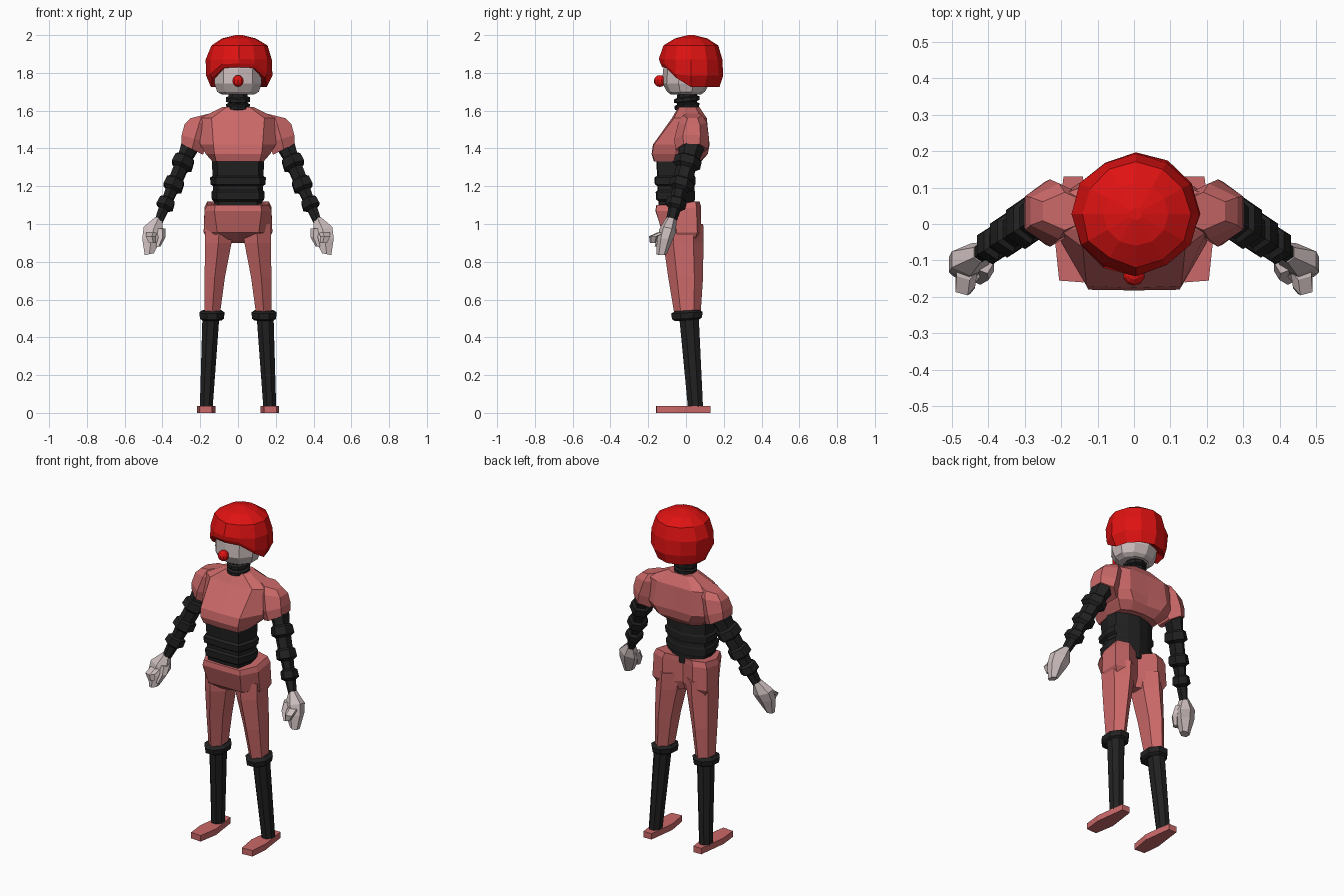
import bpy, bmesh, math, random
from mathutils import Vector

random.seed(4)


def material(name, r, g, b):
    m = bpy.data.materials.new(name)
    m.diffuse_color = (r, g, b, 1)
    return m


SALMON = material("salmon cloth", 0.60, 0.14, 0.14)
BLACK = material("black cloth", 0.015, 0.015, 0.015)
RED = material("bright red", 0.74, 0.006, 0.006)
SKIN = material("pale skin", 0.62, 0.52, 0.52)


def oval(x, y, z, rx, ry, n=8, sx=0.0, sy=0.0):
    """Flat-sided ring around a point; sx and sy slope its plane."""
    pts = []
    for i in range(n):
        a = 2 * math.pi * (i + 0.5) / n
        k = 1 / math.cos(math.pi / n)
        dx, dy = rx * k * math.cos(a), ry * k * math.sin(a)
        pts.append((x + dx, y + dy, z + sx * dx + sy * dy))
    return pts


def symmetric(z, half, back_lift=0.0):
    """Ring from a half outline that runs from front centre to back centre."""
    pts = [(x, y, z + (back_lift if y > 0 and x > 0 else 0)) for x, y in half]
    return pts + [(-x, y, h) for x, y, h in reversed(pts[1:-1])]


def loft(name, rings, mat, mirror=False):
    bm = bmesh.new()
    rows = [[bm.verts.new(p) for p in ring] for ring in rings]
    n = len(rows[0])
    for a, b in zip(rows, rows[1:]):
        for i in range(n):
            j = (i + 1) % n
            bm.faces.new((a[i], a[j], b[j], b[i]))
    bm.faces.new(rows[0][::-1])
    bm.faces.new(rows[-1])
    bmesh.ops.recalc_face_normals(bm, faces=bm.faces)
    me = bpy.data.meshes.new(name)
    bm.to_mesh(me)
    bm.free()
    me.materials.append(mat)
    ob = bpy.data.objects.new(name, me)
    bpy.context.collection.objects.link(ob)
    if mirror:
        ob.modifiers.new("mirror", 'MIRROR')
    return ob


# Cropped jacket: deep chest in front, sloping up to the neck
loft("jacket", [
    symmetric(1.33, [(0, -.17), (.115, -.165), (.135, -.06), (.13, .04), (.08, .07), (0, .08)]),
    symmetric(1.37, [(0, -.182), (.125, -.18), (.17, -.06), (.17, .07), (.10, .115), (0, .11)]),
    symmetric(1.42, [(0, -.175), (.13, -.17), (.20, -.05), (.20, .08), (.13, .125), (0, .12)]),
    symmetric(1.56, [(0, -.075), (.14, -.065), (.20, -.02), (.20, .08), (.12, .11), (0, .11)]),
    symmetric(1.62, [(0, -.04), (.06, -.035), (.08, 0), (.08, .05), (.05, .07), (0, .07)]),
], SALMON)

# Short flared sleeves
loft("sleeve", [
    oval(.190, .035, 1.575, .060, .045, 6, -.25),
    oval(.205, .035, 1.535, .078, .066, 6, -.1),
    oval(.230, .030, 1.450, .068, .080, 6, .3),
    oval(.243, .030, 1.395, .057, .075, 6, .5),
], SALMON, True)

# Black midriff with two folded bands
loft("midriff", [
    symmetric(z, [(0, -.15 * k), (.105 * k, -.145 * k), (.132 * k, -.06),
                  (.125 * k, .0), (.07, .03 * k), (0, .045 * k)])
    for z, k in [(1.07, .95), (1.12, .97), (1.13, 1.05), (1.17, 1.07), (1.18, 1.0),
                 (1.20, 1.0), (1.21, 1.1), (1.245, 1.12), (1.255, 1.02), (1.36, 1.06)]
], BLACK)

# Trousers: hip block, then one tapering tube per leg
loft("hips", [
    symmetric(.90, [(0, -.03), (.08, -.06), (.15, -.05), (.15, .04), (.08, .05), (0, .01)]),
    symmetric(.955, [(0, -.125), (.11, -.125), (.182, -.05), (.182, .06), (.10, .08), (0, .03)]),
    symmetric(1.07, [(0, -.162), (.125, -.16), (.177, -.06), (.177, .055), (.10, .08), (0, .03)], .02),
    symmetric(1.10, [(0, -.157), (.12, -.155), (.163, -.06), (.163, .05), (.09, .072), (0, .03)], .02),
], SALMON)
loft("trouser_leg", [
    oval(x, y, z, rx, ry, 6) for x, y, z, rx, ry in
    [(.137, .008, .52, .041, .060), (.123, -.002, .72, .054, .080),
     (.104, -.014, .90, .070, .092), (.098, -.015, 1.0, .076, .092)]
], SALMON, True)

# Shin, gathered knee band and flat shoe
loft("shin", [oval(.168, .050, .03, .034, .040, 8), oval(.143, .015, .52, .045, .052, 8)],
     BLACK, True)
loft("knee_band", [
    oval(.138, .005, z, r, r * 1.25, 8, 0, .06) for z, r in
    [(.490, .050), (.500, .063), (.530, .067), (.542, .050)]
], BLACK, True)
sole = [(.138, -.16), (.205, -.155), (.216, -.05), (.193, .13), (.140, .13), (.118, -.04)]
loft("shoe", [[(x, y, z) for x, y in sole] for z in (0, .036)], SALMON, True)

# Arm: slim tube with three folded bands along a straight path
shoulder, wrist = Vector((.235, .045, 1.46)), Vector((.422, -.080, 1.01))
steps = [(0, .050, .060), (.21, .036, .050), (.23, .036, .050), (.25, .048, .060),
         (.34, .052, .062), (.37, .034, .044), (.49, .033, .042), (.51, .044, .052),
         (.60, .047, .054), (.63, .029, .034), (.72, .026, .032), (.74, .038, .045),
         (.82, .042, .046), (.85, .024, .028), (1, .019, .023)]
arm_rings = []
for t, rx, ry in steps:
    c = shoulder.lerp(wrist, t)
    arm_rings.append(oval(c.x, c.y, c.z, rx, ry, 6, .4, -.27))
loft("arm", arm_rings, BLACK, True)

# Half-closed hand with thumb and curled fingers
loft("palm", [
    oval(.421, -.078, 1.025, .018, .024, 6, .4, -.27),
    oval(.447, -.097, .965, .052, .038, 6, .3, -.2),
    oval(.460, -.112, .915, .047, .036, 6, .2),
    oval(.470, -.130, .840, .024, .024, 6, -.2),
], SKIN, True)
loft("thumb", [
    oval(.410, -.105, .975, .022, .026, 5),
    oval(.405, -.130, .930, .017, .020, 5),
    oval(.425, -.150, .880, .011, .014, 5),
], SKIN, True)
loft("curled_finger", [
    oval(.460, -.125, .955, .026, .024, 5),
    oval(.465, -.172, .935, .024, .020, 5),
    oval(.455, -.175, .900, .016, .014, 5),
], SKIN, True)

# Ribbed neck
loft("neck", [
    oval(0, .005, z, r, r, 10, 0, .12) for z, r in
    [(1.59, .048), (1.607, .050), (1.613, .061), (1.632, .063), (1.638, .050), (1.645, .050),
     (1.65, .064), (1.668, .064), (1.674, .050), (1.70, .048)]
], BLACK)

# Head under the hair
loft("head", [
    oval(0, y, z, rx, ry, 10) for y, z, rx, ry in
    [(.0, 1.685, .085, .075), (.0, 1.70, .110, .095), (.0, 1.745, .125, .120),
     (.005, 1.82, .125, .120), (.02, 1.89, .10, .10)]
], SKIN)

# Faceted hair cap, lifted into an arch above the face
hair = []
for z, r, fit in [(1.755, .62, 0), (1.725, .88, 0), (1.785, 1.0, .02), (1.87, 1.0, .045),
                  (1.945, .86, .055), (1.982, .52, 0), (2.0, .10, 0)]:
    ring = []
    for i in range(12):
        a = 2 * math.pi * i / 12 - math.pi / 2
        front = max(0, -math.sin(a))
        arch = 1.70 + .13 * min(1, front * 1.12) + fit if front > .4 else 0
        jig = 1 + random.uniform(-.035, .035) if .8 < r <= 1 else 1
        bulge = 1.07 if r == .88 and front > .4 else 1
        ring.append((.005 + .172 * r * jig * bulge * math.cos(a),
                     .027 + .166 * r * jig * bulge * math.sin(a), max(z, arch)))
    hair.append(ring)
loft("hair", hair, RED)

# Round nose
bpy.ops.mesh.primitive_uv_sphere_add(segments=10, ring_count=7, radius=.031,
                                     location=(0, -.139, 1.757))
nose = bpy.context.object
nose.name = "nose"
nose.data.materials.append(RED)
